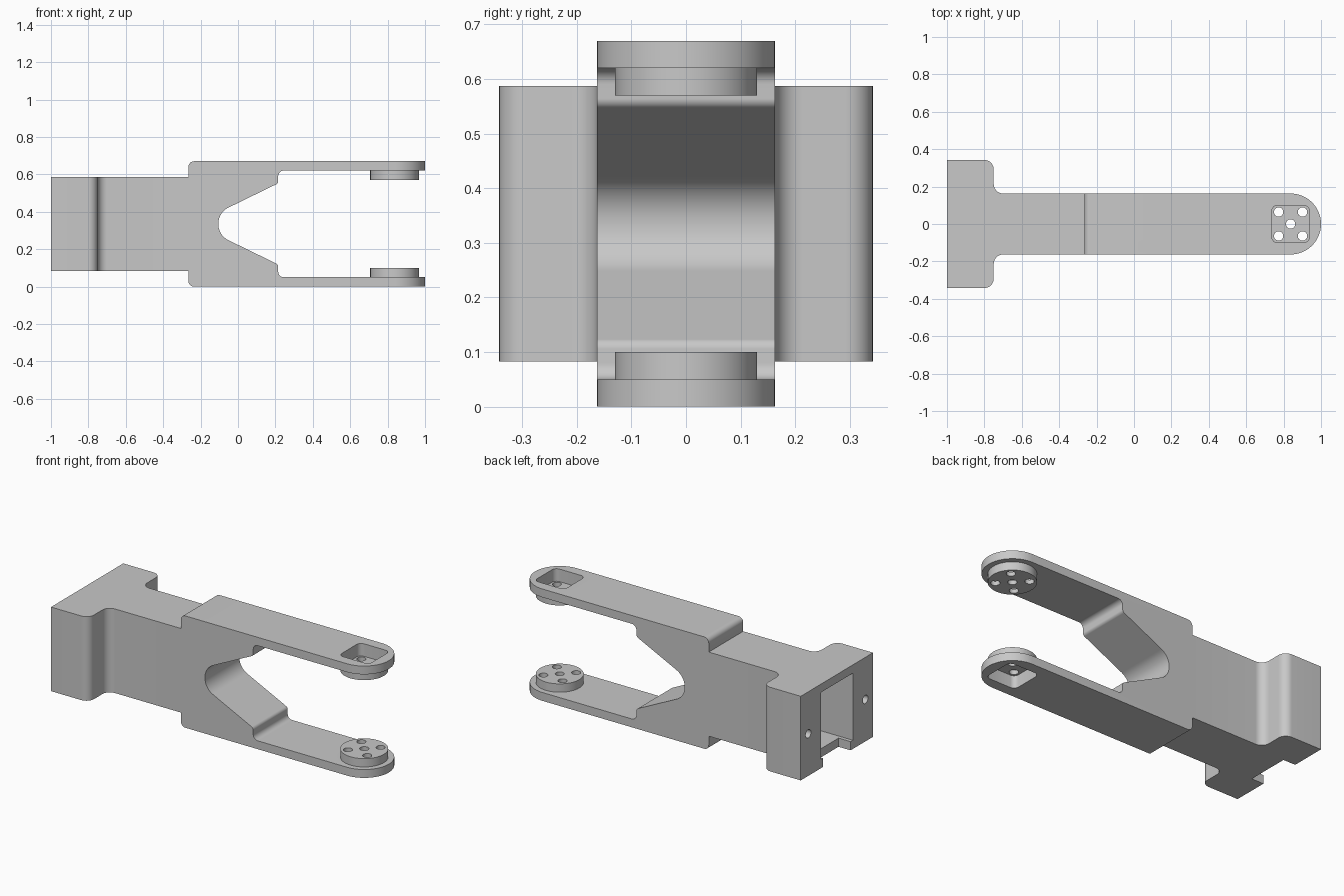
import bpy, math
from mathutils import Vector, Matrix

cube = bpy.data.objects.get("Cube")
if cube:
    bpy.data.objects.remove(cube)

MID = 0.335   # height of the mirror plane
HALF = 0.163  # half width of the arms
TIP_X = 0.837 # centre of the rounded arm ends

grey = bpy.data.materials.new("light_grey")
grey.use_nodes = True
grey.diffuse_color = (0.58, 0.58, 0.58, 1)
grey.node_tree.nodes["Principled BSDF"].inputs["Base Color"].default_value = (0.58, 0.58, 0.58, 1)


def fillet(corners, steps=10):
    """Turn a closed loop of (u, v, radius) corners into an outline with true arcs."""
    out = []
    for i, (u, v, r) in enumerate(corners):
        p = Vector((u, v))
        if r == 0:
            out.append(p)
            continue
        a = (Vector(corners[i - 1][:2]) - p).normalized()
        b = (Vector(corners[(i + 1) % len(corners)][:2]) - p).normalized()
        half = a.angle(b) / 2
        centre = p + (a + b).normalized() * (r / math.sin(half))
        start = p + a * (r / math.tan(half)) - centre
        end = p + b * (r / math.tan(half)) - centre
        sweep = math.atan2(start.x * end.y - start.y * end.x, start.dot(end))
        for k in range(steps + 1):
            out.append(centre + Matrix.Rotation(sweep * k / steps, 2) @ start)
    return out


def prism(name, outline, axis, lo, hi):
    """Extrude an outline along y (outline in x, z) or z (outline in x, y)."""
    def place(p, d):
        return (p.x, d, p.y) if axis == "y" else (p.x, p.y, d)
    n = len(outline)
    verts = [place(p, d) for d in (lo, hi) for p in outline]
    faces = [list(range(n))[::-1], list(range(n, 2 * n))]
    faces += [(i, (i + 1) % n, (i + 1) % n + n, i + n) for i in range(n)]
    if axis == "y":  # keep the normals outward
        faces = [tuple(f)[::-1] for f in faces]
    mesh = bpy.data.meshes.new(name)
    mesh.from_pydata(verts, [], faces)
    mesh.materials.append(grey)
    obj = bpy.data.objects.new(name, mesh)
    bpy.context.collection.objects.link(obj)
    return obj


def cylinder(name, radius, depth, loc, sides, rot=(0, 0, 0)):
    bpy.ops.mesh.primitive_cylinder_add(vertices=sides, radius=radius, depth=depth,
                                        location=loc, rotation=rot)
    obj = bpy.context.object
    obj.name = name
    obj.data.materials.append(grey)
    return obj


def box(name, x, y, z):
    corners = ((x[0], y[0]), (x[1], y[0]), (x[1], y[1]), (x[0], y[1]))
    return prism(name, [Vector(p) for p in corners], "z", *z)


def combine(target, tool, operation):
    mod = target.modifiers.new("combine", "BOOLEAN")
    mod.operation, mod.object, mod.solver = operation, tool, "EXACT"
    bpy.context.view_layer.objects.active = target
    bpy.ops.object.modifier_apply(modifier=mod.name)
    bpy.data.objects.remove(tool)


# Outer side profile: a low neck stepping out to the full fork height
lower = [(-1.1, 0.083, 0), (-0.265, 0.083, 0), (-0.265, 0, 0.03), (1.1, 0, 0)]
upper = [(x, 2 * MID - z, r) for x, z, r in reversed(lower)]
fork = prism("fork_bracket", fillet(lower + upper), "y", -0.5, 0.5)

# Opening between the arms, tapering to a round throat
lower = [(-0.105, 0.274, 0.095), (0.215, 0.118, 0.02), (0.215, 0.05, 0.03), (1.2, 0.05, 0)]
upper = [(x, 2 * MID - z, r) for x, z, r in reversed(lower)]
combine(fork, prism("arm_opening", fillet(lower + upper), "y", -0.6, 0.6), "DIFFERENCE")

# Plan outline: flange, neck and rounded arm ends
near = [(-1, -0.342, 0), (-0.75, -0.342, 0.05), (-0.75, -HALF, 0.05)]
far = [(x, -y, r) for x, y, r in reversed(near)]
tip = [(TIP_X + HALF * math.cos(a), HALF * math.sin(a), 0)
       for a in (math.pi * (k / 32 - 0.5) for k in range(33))]
plan = prism("plan_outline", fillet(near + tip + far), "z", -0.2, 1)
combine(fork, plan, "INTERSECT")

# Round bosses on the inner faces, with outer pockets and screw holes
for side in (-1, 1):
    def height(z):
        return z if side < 0 else 2 * MID - z
    boss = cylinder("boss", 0.13, 0.07, (TIP_X, 0, height(0.065)), 64)
    combine(fork, boss, "UNION")
    corners = [(TIP_X + sx * 0.1, sy * 0.1, 0.03) for sx, sy in ((-1, -1), (1, -1), (1, 1), (-1, 1))]
    pocket = prism("pocket", fillet(corners, 6), "z", *sorted((height(-0.05), height(0.075))))
    combine(fork, pocket, "DIFFERENCE")
    for dx, dy in ((0, 0), (1, 1), (1, -1), (-1, 1), (-1, -1)):
        hole = cylinder("screw_hole", 0.025, 0.2,
                        (TIP_X + dx * 0.064, dy * 0.064, height(0.05)), 24)
        combine(fork, hole, "DIFFERENCE")

# Socket in the flange end, its lower notch and the two mounting holes
combine(fork, box("socket", (-1.1, -0.77), (-0.152, 0.152), (0.135, 0.537)), "DIFFERENCE")
combine(fork, box("notch", (-1.1, -0.92), (-0.13, 0.13), (0, 0.2)), "DIFFERENCE")
for side in (-1, 1):
    hole = cylinder("mount_hole", 0.025, 0.3, (-1, side * 0.27, MID), 24, (0, math.pi / 2, 0))
    combine(fork, hole, "DIFFERENCE")

bpy.ops.object.select_all(action="DESELECT")
fork.select_set(True)
bpy.context.view_layer.objects.active = fork
bpy.ops.object.shade_smooth_by_angle(angle=math.radians(30))
